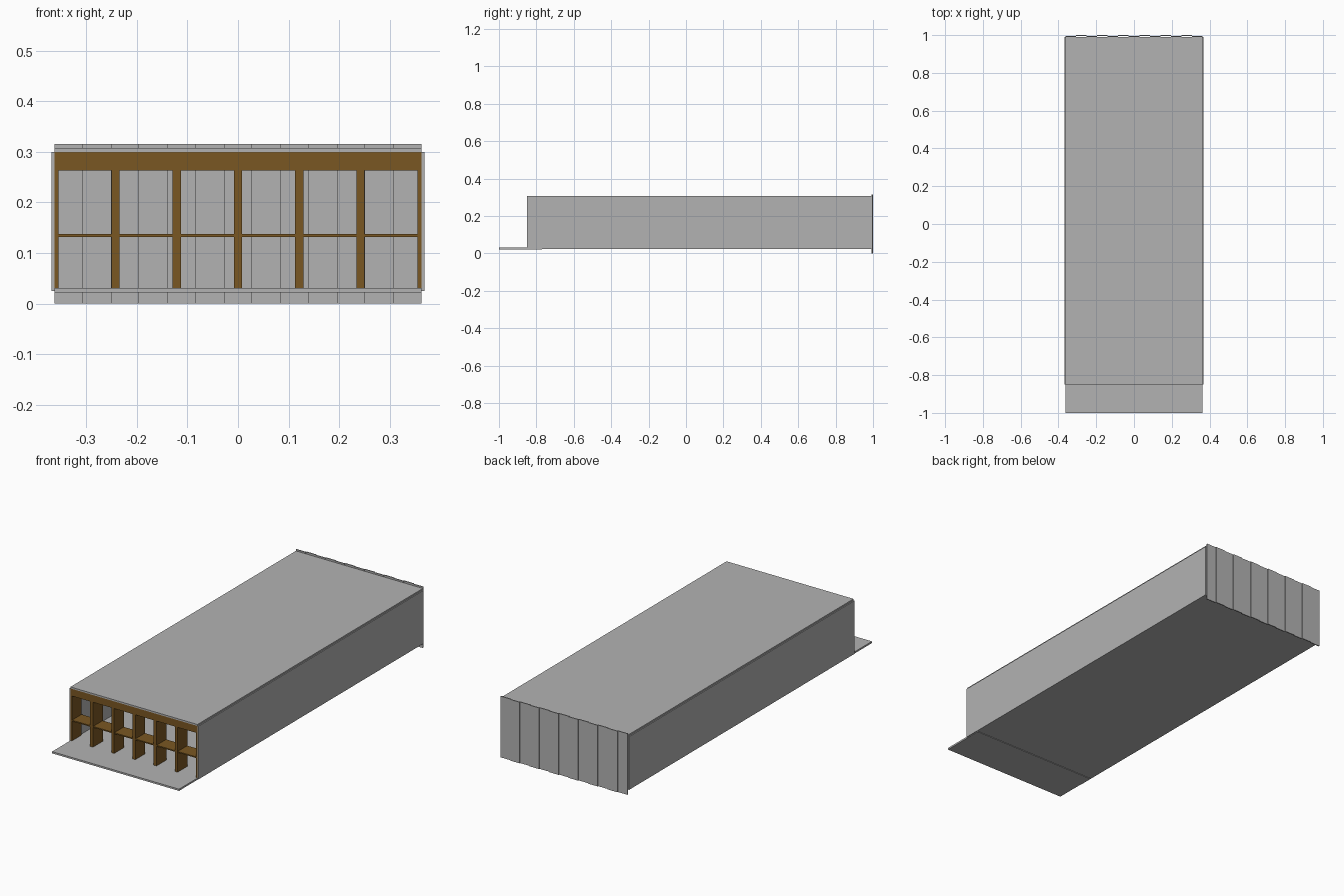
import bpy

cube = bpy.data.objects.get("Cube")
if cube:
    bpy.data.objects.remove(cube, do_unlink=True)


def make_material(name, colour):
    mat = bpy.data.materials.new(name)
    mat.use_nodes = True
    mat.diffuse_color = colour
    mat.node_tree.nodes["Principled BSDF"].inputs["Base Color"].default_value = colour
    return mat


grey = make_material("sheet grey", (0.45, 0.45, 0.45, 1))
brown = make_material("timber brown", (0.195, 0.095, 0.016, 1))


def box(name, x, y, z, mat):
    """Box from (low, high) limits along each axis."""
    limits = (x, y, z)
    bpy.ops.mesh.primitive_cube_add(size=1)
    obj = bpy.context.object
    obj.name = name
    mid = [(a + b) / 2 for a, b in limits]
    span = [b - a for a, b in limits]
    for v in obj.data.vertices:
        v.co = [m + c * s for m, c, s in zip(mid, v.co, span)]
    obj.data.materials.append(mat)
    return obj


HALF = 0.363           # half width inside the side walls
OUTER = 0.368          # half width over the side walls
FRONT = -0.85          # front of the enclosure
FRAME_BACK = -0.77     # rear of the timber frame
BACK = 0.991           # inner face of the back wall

# Enclosure shell
box("roof", (-HALF, HALF), (FRONT, BACK), (0.30, 0.308), grey)
box("left_wall", (HALF, OUTER), (FRONT, BACK), (0.025, 0.30), grey)
box("right_wall", (-OUTER, -HALF), (FRONT, BACK), (0.025, 0.30), grey)
box("floor", (-HALF, HALF), (FRAME_BACK, BACK), (0.025, 0.03), grey)
box("front_ledge", (-HALF, HALF), (-1, FRAME_BACK), (0.022, 0.031), grey)

# Back wall of boards set alternately in and out
BOARDS = 13
width = 2 * HALF / BOARDS
for i in range(BOARDS):
    x = -HALF + i * width
    shift = 0.004 * (i % 2)
    box(f"back_board_{i + 1}", (x, x + width),
        (BACK + shift, 0.996 + shift), (0, 0.316), grey)

# Timber frame with two rows of open bays
depth = (FRONT, FRAME_BACK)
box("frame_header", (-HALF, HALF), depth, (0.263, 0.30), brown)
box("frame_shelf", (-HALF, HALF), (FRONT + 0.001, FRAME_BACK - 0.001),
    (0.132, 0.138), brown)
BAYS = 6
for i in range(BAYS + 1):
    x = (i - BAYS / 2) * 0.121
    low, high = max(x - 0.008, -HALF), min(x + 0.008, HALF)
    box(f"frame_post_{i + 1}", (low, high), depth, (0.031, 0.263), brown)
